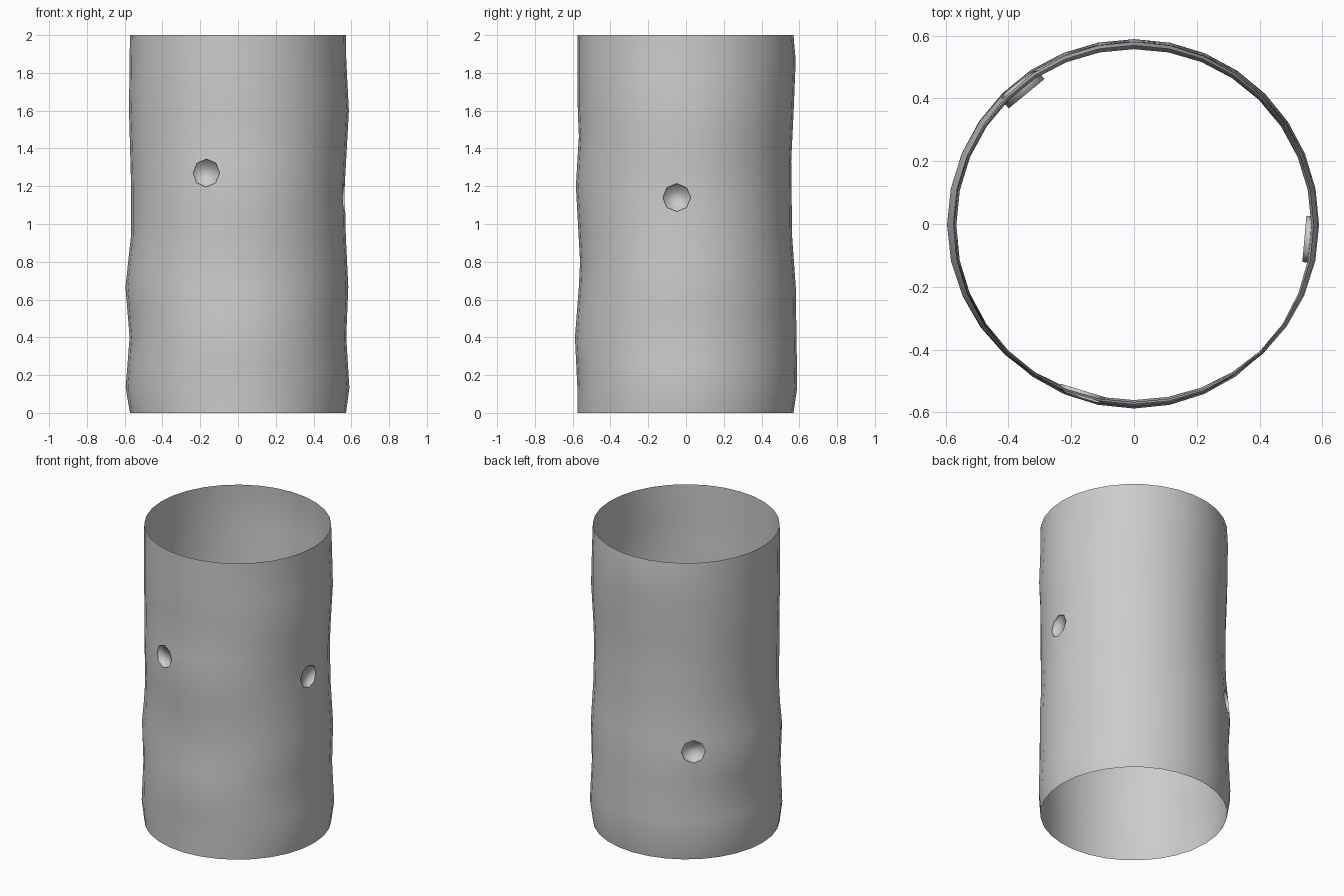
import bpy, bmesh, math
from mathutils import Matrix, Vector

if "Cube" in bpy.data.objects:
    bpy.data.objects.remove(bpy.data.objects["Cube"])

SEG, RINGS, HEIGHT, R = 32, 15, 2.0, 0.572

# wall profiles (z, radius) seen on the right, back, left and front silhouettes
PROFILES = [
    [(0, .572), (.13, .590), (.4, .573), (.67, .584), (.95, .570), (1.2, .565), (1.6, .587), (1.87, .573), (2, .572)],
    [(0, .572), (.13, .592), (.4, .588), (.67, .584), (.93, .565), (1.33, .560), (1.6, .573), (1.87, .584), (2, .572)],
    [(0, .572), (.13, .595), (.4, .574), (.67, .596), (.93, .567), (1.2, .566), (1.6, .577), (1.87, .574), (2, .572)],
    [(0, .572), (.13, .572), (.4, .585), (.67, .564), (.8, .558), (1.2, .580), (1.47, .564), (1.6, .570), (2, .572)],
]


def sample(profile, z):
    for (z0, r0), (z1, r1) in zip(profile, profile[1:]):
        if z <= z1 + 1e-6:
            return r0 + (r1 - r0) * (z - z0) / (z1 - z0)
    return profile[-1][1]


def wall_radius(angle, z):
    q = angle / (math.pi / 2)
    i = int(q + 1e-6)
    t = 0.5 - 0.5 * math.cos(math.pi * (q - i))
    return sample(PROFILES[i % 4], z) * (1 - t) + sample(PROFILES[(i + 1) % 4], z) * t


def add_object(name, bm):
    mesh = bpy.data.meshes.new(name)
    bm.to_mesh(mesh)
    bm.free()
    obj = bpy.data.objects.new(name, mesh)
    bpy.context.collection.objects.link(obj)
    return obj


# uneven tube wall, capped for the cutting step
bm = bmesh.new()
rings = []
for j in range(RINGS + 1):
    z = HEIGHT * j / RINGS
    ring = []
    for i in range(SEG):
        a = 2 * math.pi * i / SEG
        r = R if j in (0, RINGS) else wall_radius(a, z)
        ring.append(bm.verts.new((r * math.cos(a), r * math.sin(a) - .003, z)))
    rings.append(ring)
for lo, hi in zip(rings, rings[1:]):
    for i in range(SEG):
        k = (i + 1) % SEG
        bm.faces.new((lo[i], lo[k], hi[k], hi[i]))
bm.faces.new(rings[0][::-1])
bm.faces.new(rings[-1])
tube = add_object("tube_wall", bm)

# three shallow octagonal pockets: angle, height, floor distance from the axis
for deg, z, floor in [(-107, 1.27, .555), (-5, 1.14, .545), (129.5, .73, .538)]:
    a = math.radians(deg)
    axis = Vector((math.cos(a), math.sin(a), 0))
    place = (Matrix.Translation(axis * (floor + .1) + Vector((0, 0, z)))
             @ Matrix.Rotation(a, 4, 'Z') @ Matrix.Rotation(math.pi / 2, 4, 'Y'))
    bm = bmesh.new()
    bmesh.ops.create_cone(bm, cap_ends=True, segments=8, radius1=.074,
                          radius2=.074, depth=.2, matrix=place)
    cutter = add_object("pocket_cutter", bm)
    cutter.hide_render = True
    mod = tube.modifiers.new("pocket", 'BOOLEAN')
    mod.operation, mod.solver, mod.object = 'DIFFERENCE', 'EXACT', cutter
    bpy.context.view_layer.objects.active = tube
    bpy.ops.object.modifier_apply(modifier=mod.name)
    bpy.data.objects.remove(cutter)

# open the ends, shade smooth and keep only the pocket rims sharp
bm = bmesh.new()
bm.from_mesh(tube.data)
bm.normal_update()
caps = [f for f in bm.faces if all(v.co.z < 1e-4 for v in f.verts)
        or all(v.co.z > HEIGHT - 1e-4 for v in f.verts)]
bmesh.ops.delete(bm, geom=caps, context='FACES')
for f in bm.faces:
    f.smooth = True
for e in bm.edges:
    e.smooth = not (len(e.link_faces) == 2 and e.calc_face_angle_signed() > .7)
bm.to_mesh(tube.data)
bm.free()
